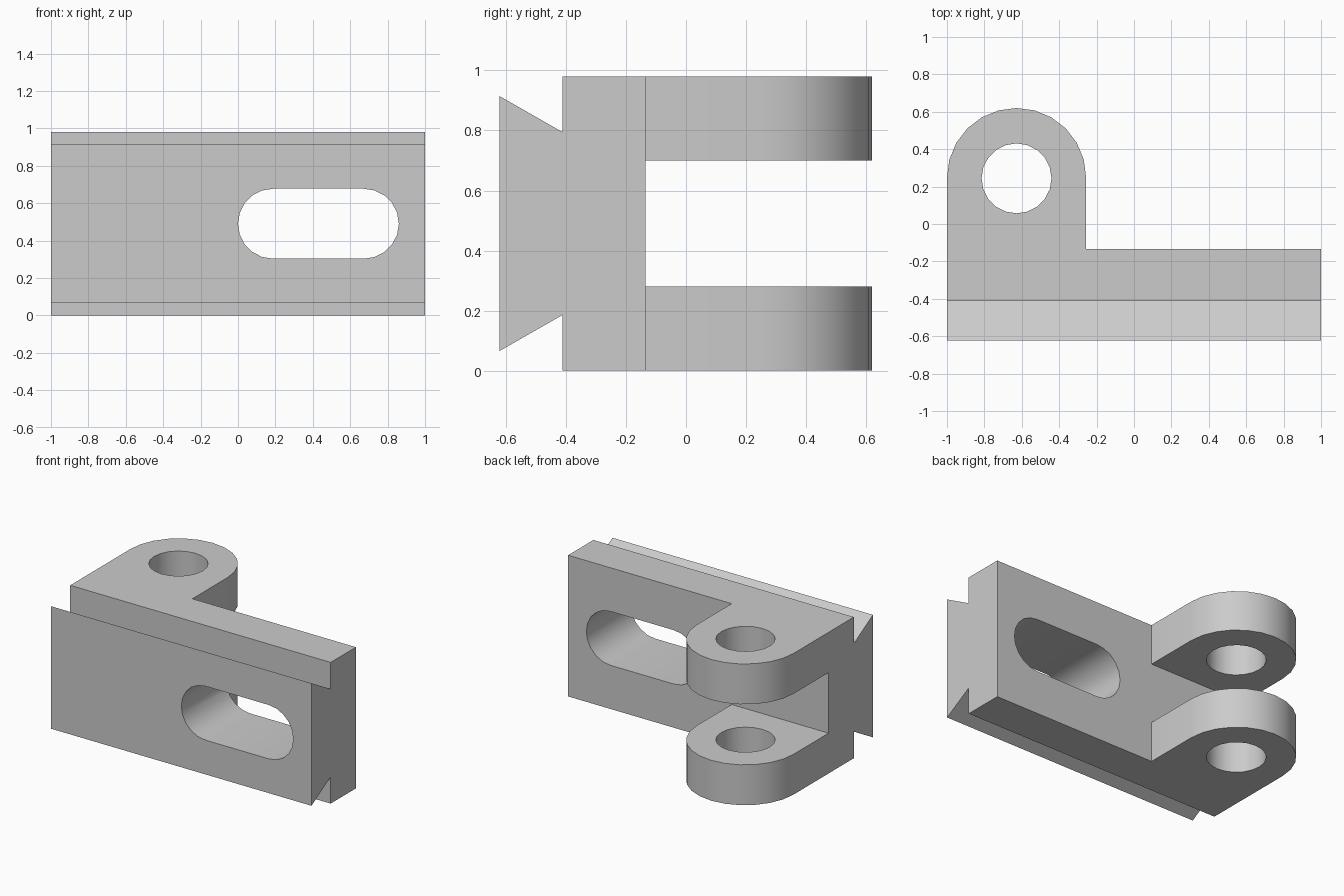
import bpy, bmesh
from math import pi, cos, sin, radians
from mathutils import Vector

if "Cube" in bpy.data.objects:
    bpy.data.objects.remove(bpy.data.objects["Cube"], do_unlink=True)

HEIGHT = 0.98
MID = HEIGHT / 2
BACK = -0.135
HOLE_R = 0.187
LUG_R = 0.372
LUG_X, LUG_Y = LUG_R - 1, 0.248

grey = bpy.data.materials.new("plain_grey")
grey.use_nodes = True
grey.diffuse_color = (0.6, 0.6, 0.6, 1)
grey.node_tree.nodes["Principled BSDF"].inputs["Base Color"].default_value = grey.diffuse_color


def prism(name, points, sweep):
    """Extrude a closed outline along a vector."""
    bm = bmesh.new()
    face = bm.faces.new([bm.verts.new(p) for p in points])
    new = bmesh.ops.extrude_face_region(bm, geom=[face])["geom"]
    bmesh.ops.translate(bm, vec=Vector(sweep),
                        verts=[v for v in new if isinstance(v, bmesh.types.BMVert)])
    bmesh.ops.recalc_face_normals(bm, faces=bm.faces)
    mesh = bpy.data.meshes.new(name)
    bm.to_mesh(mesh)
    bm.free()
    mesh.materials.append(grey)
    obj = bpy.data.objects.new(name, mesh)
    bpy.context.collection.objects.link(obj)
    return obj


def arc(cx, cy, r, start, end, steps):
    angles = [radians(start + (end - start) * i / steps) for i in range(steps + 1)]
    return [(cx + r * cos(a), cy + r * sin(a)) for a in angles]


def combine(target, tool, operation):
    """Apply a boolean and discard the tool."""
    mod = target.modifiers.new(operation, "BOOLEAN")
    mod.operation, mod.object, mod.solver = operation, tool, "EXACT"
    bpy.context.view_layer.objects.active = target
    bpy.ops.object.modifier_apply(modifier=mod.name)
    bpy.data.objects.remove(tool, do_unlink=True)


# Plate with a dovetail rail along its front, mirrored about mid height
lower = [(BACK, 0), (-0.412, 0), (-0.412, 0.185), (-0.622, 0.065)]
section = lower + [(y, HEIGHT - z) for y, z in reversed(lower)]
bracket = prism("dovetail_bracket", [(-1, y, z) for y, z in section], (2, 0, 0))

# Two rounded hinge lugs behind the plate, each with a pin hole
outline = [(-1, -0.3), (LUG_X + LUG_R, -0.3)] + arc(LUG_X, LUG_Y, LUG_R, 0, 180, 12)
for z in (0, 0.7):
    lug = prism("hinge_lug", [(x, y, z) for x, y in outline], (0, 0, 0.28))
    combine(bracket, lug, "UNION")
ring = arc(LUG_X, LUG_Y - 0.004, HOLE_R, 0, 360, 20)[:-1]
combine(bracket, prism("pin_hole", [(x, y, -0.1) for x, y in ring], (0, 0, 1.2)), "DIFFERENCE")

# Long rounded slot through the plate
slot = arc(0.673, MID, HOLE_R, -90, 90, 10) + arc(0.187, MID, HOLE_R, 90, 270, 10)
combine(bracket, prism("slot", [(x, -1, z) for x, z in slot], (0, 1.5, 0)), "DIFFERENCE")

# Merge flush faces and smooth the round walls
bm = bmesh.new()
bm.from_mesh(bracket.data)
bmesh.ops.remove_doubles(bm, verts=bm.verts, dist=0.0001)
bmesh.ops.dissolve_limit(bm, angle_limit=radians(1), verts=bm.verts, edges=bm.edges)
bm.to_mesh(bracket.data)
bm.free()
bpy.ops.object.select_all(action="DESELECT")
bracket.select_set(True)
bpy.context.view_layer.objects.active = bracket
bpy.ops.object.shade_smooth_by_angle(angle=radians(30))
